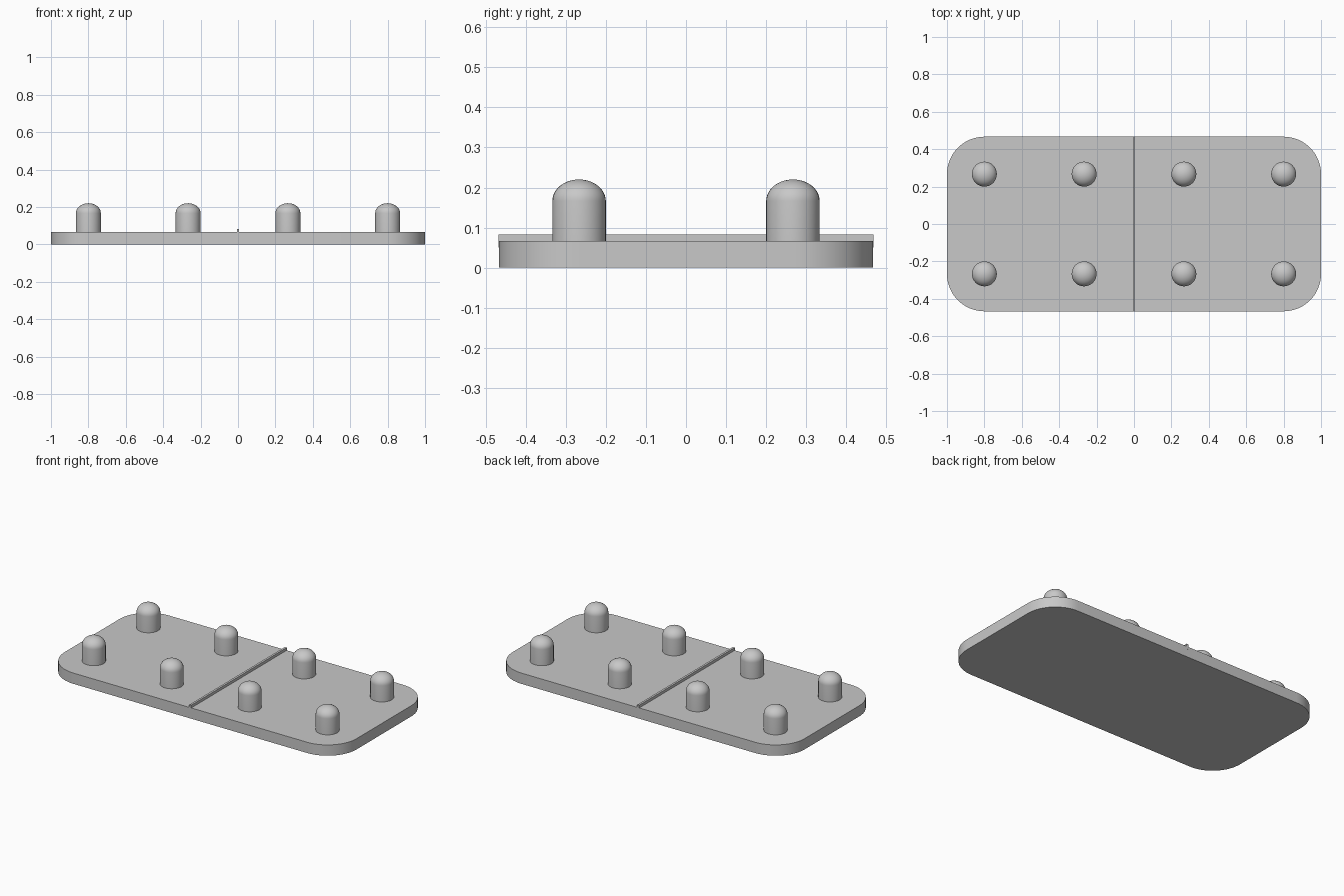
import bpy
import bmesh
from math import cos, sin, pi, radians

cube = bpy.data.objects.get("Cube")
if cube:
    bpy.data.objects.remove(cube, do_unlink=True)

grey = bpy.data.materials.new("plain_grey")
grey.use_nodes = True
COLOUR = (0.58, 0.58, 0.58, 1)
grey.diffuse_color = COLOUR
grey.node_tree.nodes["Principled BSDF"].inputs["Base Color"].default_value = COLOUR

U = 2 / 15                      # module: the plate is 15 x 7 x 0.5 modules
HALF_X, HALF_Y, THICK = 1.0, 3.5 * U, 0.5 * U


def add_object(name, bm, location=(0, 0, 0)):
    bmesh.ops.recalc_face_normals(bm, faces=bm.faces)
    mesh = bpy.data.meshes.new(name)
    bm.to_mesh(mesh)
    bm.free()
    mesh.materials.append(grey)
    obj = bpy.data.objects.new(name, mesh)
    obj.location = location
    bpy.context.collection.objects.link(obj)
    bpy.ops.object.select_all(action='DESELECT')
    obj.select_set(True)
    bpy.context.view_layer.objects.active = obj
    bpy.ops.object.shade_smooth_by_angle(angle=radians(35))
    return obj


# Base plate: rounded rectangle, extruded
bm = bmesh.new()
radius, steps = 1.5 * U, 16
outline = []
for corner, (sx, sy) in enumerate([(1, 1), (-1, 1), (-1, -1), (1, -1)]):
    for i in range(steps + 1):
        a = (corner + i / steps) * pi / 2
        outline.append(bm.verts.new((sx * (HALF_X - radius) + radius * cos(a),
                                     sy * (HALF_Y - radius) + radius * sin(a), 0)))
face = bm.faces.new(outline)
top = bmesh.ops.extrude_face_region(bm, geom=[face])["geom"]
bmesh.ops.translate(bm, vec=(0, 0, THICK),
                    verts=[v for v in top if isinstance(v, bmesh.types.BMVert)])
add_object("base_plate", bm)

# Centre divider: thin raised strip
bm = bmesh.new()
bmesh.ops.create_cube(bm, size=1)
bmesh.ops.scale(bm, vec=(0.1 * U, 2 * HALF_Y + 0.002, 0.25 * U), verts=bm.verts)
add_object("centre_divider", bm, (0, 0, THICK))


# Pegs: a lathed profile with a flattened dome
def add_peg(name, x, y):
    bm = bmesh.new()
    r, shoulder, dome, rings = 0.5 * U, 1.25 * U, 0.4 * U, 10
    profile = [(r, THICK)]
    for i in range(rings + 1):
        a = i / rings * pi / 2
        profile.append((r * cos(a), shoulder + dome * sin(a)))
    verts = [bm.verts.new((px, 0, pz)) for px, pz in profile]
    edges = [bm.edges.new(pair) for pair in zip(verts, verts[1:])]
    bmesh.ops.spin(bm, geom=verts + edges, cent=(0, 0, 0), axis=(0, 0, 1),
                   angle=2 * pi, steps=32)
    bmesh.ops.remove_doubles(bm, verts=bm.verts, dist=0.0001)
    add_object(name, bm, (x, y, 0))


for row, y in (("front", -2 * U), ("back", 2 * U)):
    for column, x in enumerate((-6, -2, 2, 6), 1):
        add_peg(f"{row}_peg_{column}", x * U, y)
